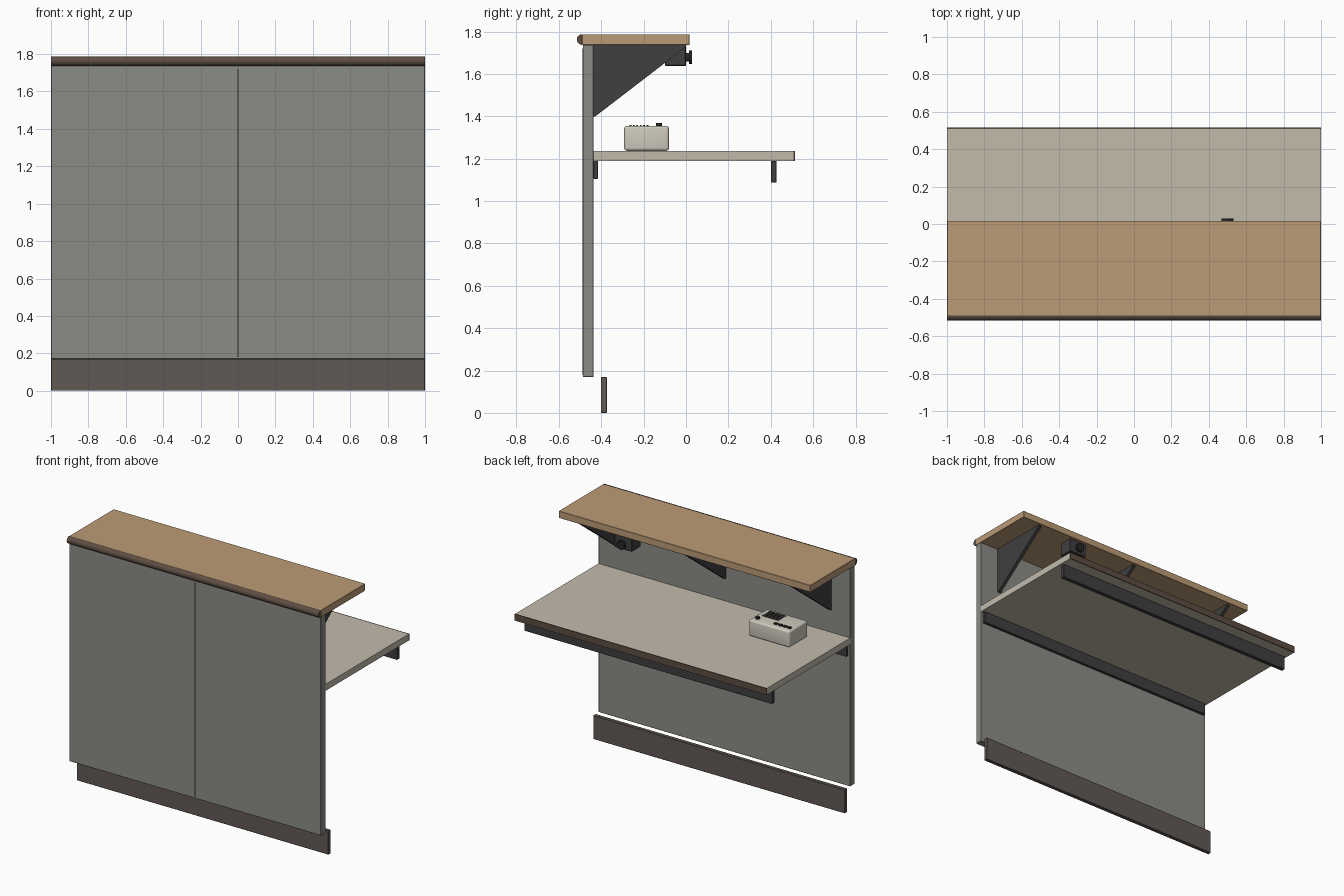
import bpy, bmesh, math

if "Cube" in bpy.data.objects:
    bpy.data.objects.remove(bpy.data.objects["Cube"])

def mat(name, c):
    m = bpy.data.materials.new(name)
    m.diffuse_color = (*c, 1)
    m.use_nodes = True
    m.node_tree.nodes["Principled BSDF"].inputs["Base Color"].default_value = m.diffuse_color
    return m

GREY = mat("panel_grey", (0.26, 0.26, 0.24))
BROWN = mat("dark_brown", (0.12, 0.10, 0.09))
TRIM = mat("trim_brown", (0.11, 0.075, 0.055))
WOOD = mat("wood", (0.50, 0.33, 0.18))
BEIGE = mat("beige", (0.54, 0.50, 0.41))
CREAM = mat("cream", (0.62, 0.59, 0.51))
STEEL = mat("dark_steel", (0.05, 0.05, 0.05))
BLACK = mat("black", (0.02, 0.02, 0.02))

def finish(name, bm, m, smooth=False):
    bmesh.ops.recalc_face_normals(bm, faces=bm.faces)
    me = bpy.data.meshes.new(name)
    bm.to_mesh(me)
    bm.free()
    me.materials.append(m)
    ob = bpy.data.objects.new(name, me)
    bpy.context.collection.objects.link(ob)
    if smooth:
        bpy.ops.object.select_all(action='DESELECT')
        ob.select_set(True)
        bpy.context.view_layer.objects.active = ob
        bpy.ops.object.shade_smooth_by_angle(angle=math.radians(40))
    return ob

def box(name, x, y, z, m, bevel=0.0, seg=1):
    bm = bmesh.new()
    bmesh.ops.create_cube(bm, size=1)
    for v in bm.verts:
        for i, (a, b) in enumerate((x, y, z)):
            v.co[i] = (a + b) / 2 + v.co[i] * (b - a)
    if bevel:
        bmesh.ops.bevel(bm, geom=bm.edges[:], offset=bevel, segments=seg,
                        profile=0.5, affect='EDGES')
    return finish(name, bm, m, seg > 1)

def extrude_x(name, profile, x0, x1, m, smooth=False):
    """Extrude a (y, z) profile along x."""
    bm = bmesh.new()
    f = bm.faces.new([bm.verts.new((x0, y, z)) for y, z in profile])
    r = bmesh.ops.extrude_face_region(bm, geom=[f])
    verts = [g for g in r["geom"] if isinstance(g, bmesh.types.BMVert)]
    bmesh.ops.translate(bm, verts=verts, vec=(x1 - x0, 0, 0))
    return finish(name, bm, m, smooth)

def cylinder(name, centre, radius, depth, m, axis='Z'):
    bm = bmesh.new()
    bmesh.ops.create_cone(bm, cap_ends=True, segments=32, radius1=radius,
                          radius2=radius, depth=depth)
    ob = finish(name, bm, m, True)
    ob.location = centre
    if axis == 'Y':
        ob.rotation_euler.x = math.pi / 2
    return ob

# Front panel, seam and recessed kick board
box("front_panel", (-1, 1), (-0.487, -0.436), (0.17, 1.737), GREY, 0.002)
box("panel_seam", (-0.004, 0.004), (-0.4885, -0.48), (0.18, 1.72), BLACK)
box("kick_board", (-1, 1), (-0.402, -0.374), (0, 0.17), BROWN, 0.002)

# Raised counter with half-round nosing
box("counter_top", (-1, 1), (-0.49, 0.017), (1.737, 1.787), WOOD, 0.002)
arc = [(-0.49 - 0.025 * math.sin(math.pi * i / 16),
        1.762 + 0.025 * math.cos(math.pi * i / 16)) for i in range(17)]
extrude_x("counter_nosing", arc, -1, 1, TRIM, True)

# Triangular counter brackets
for i, x in enumerate((-0.84, 0, 0.84)):
    extrude_x(f"counter_bracket_{i + 1}",
              [(-0.436, 1.737), (0.0, 1.737), (0.0, 1.728), (-0.427, 1.40), (-0.436, 1.40)],
              x - 0.012, x + 0.012, STEEL)

# Work surface, edge strip and support rails
box("desk_top", (-1, 1), (-0.436, 0.507), (1.19, 1.237), BEIGE)
box("desk_edge_strip", (-1, 1), (0.507, 0.515), (1.19, 1.237), TRIM)
box("desk_wall_rail", (-0.985, 0.985), (-0.436, -0.415), (1.105, 1.19), STEEL, 0.002)
box("desk_rear_rail", (-0.985, 0.985), (0.40, 0.428), (1.087, 1.19), STEEL, 0.003)

# Camera unit under the counter
box("camera_body", (0.43, 0.57), (-0.10, 0.0), (1.637, 1.737), STEEL, 0.004)
cylinder("camera_neck", (0.5, 0.006, 1.678), 0.02, 0.024, BLACK, 'Y')
cylinder("camera_lens", (0.5, 0.022, 1.678), 0.032, 0.014, BLACK, 'Y')

# Desk intercom: case, speaker slots, knob and buttons
box("intercom_case", (-0.765, -0.44), (-0.292, -0.08), (1.237, 1.355), CREAM, 0.014, 4)
for i in range(6):
    y = -0.262 + i * 0.016
    box(f"speaker_slot_{i + 1}", (-0.61, -0.48), (y - 0.004, y + 0.004), (1.35, 1.358), BLACK)
cylinder("intercom_knob", (-0.48, -0.128, 1.36), 0.014, 0.018, BLACK)
for i in range(4):
    x = -0.625 - i * 0.036
    box(f"intercom_button_{i + 1}", (x - 0.014, x + 0.014), (-0.14, -0.116), (1.35, 1.362), BLACK, 0.002)
